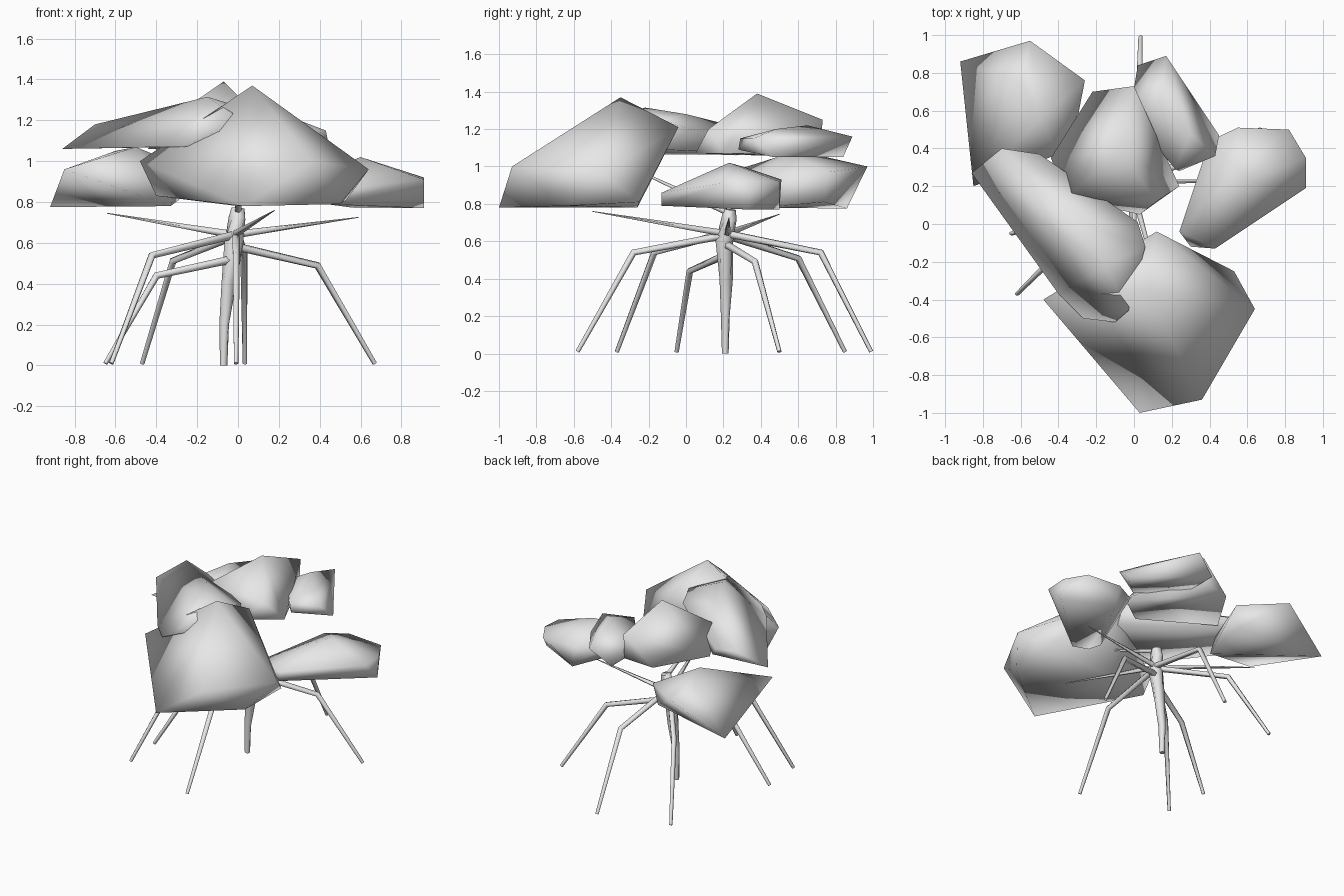
import bpy, bmesh, math
from mathutils import Vector

start_cube = bpy.data.objects.get("Cube")
if start_cube:
    bpy.data.objects.remove(start_cube, do_unlink=True)

# One plain grey for the whole tree
GREY = (0.8, 0.8, 0.8, 1)
grey = bpy.data.materials.new("plain_grey")
grey.use_nodes = True
grey.diffuse_color = GREY
grey.node_tree.nodes["Principled BSDF"].inputs["Base Color"].default_value = GREY


def finish(name, bm, sharp_angle):
    """Smooth the faces, keep edges above the angle sharp, and link the object."""
    bmesh.ops.recalc_face_normals(bm, faces=bm.faces[:])
    for face in bm.faces:
        face.smooth = True
    for edge in bm.edges:
        edge.smooth = edge.calc_face_angle(0) < math.radians(sharp_angle)
    mesh = bpy.data.meshes.new(name)
    bm.to_mesh(mesh)
    bm.free()
    mesh.materials.append(grey)
    obj = bpy.data.objects.new(name, mesh)
    bpy.context.scene.collection.objects.link(obj)
    return obj


def foliage(name, peaks, rim, base):
    """Soft-shaded leaf clump: convex skin over peaks, rim and base corners."""
    bm = bmesh.new()
    for point in peaks + rim + base:
        bm.verts.new(point)
    bmesh.ops.convex_hull(bm, input=bm.verts[:])
    loose = [v for v in bm.verts if not v.link_faces]
    bmesh.ops.delete(bm, geom=loose, context='VERTS')
    return finish(name, bm, 150)


def limb(name, path, radii, sides=5):
    """Tapered tube along a path of points."""
    bm = bmesh.new()
    points = [Vector(p) for p in path]
    rings = []
    for i, (point, radius) in enumerate(zip(points, radii)):
        before, after = points[max(i - 1, 0)], points[min(i + 1, len(points) - 1)]
        turn = (after - before).to_track_quat('Z', 'Y')
        ring = []
        for k in range(sides):
            angle = math.tau * k / sides
            offset = Vector((math.cos(angle), math.sin(angle), 0)) * radius
            ring.append(bm.verts.new(point + turn @ offset))
        rings.append(ring)
    for low, high in zip(rings, rings[1:]):
        for k in range(sides):
            n = (k + 1) % sides
            bm.faces.new((low[k], low[n], high[n], high[k]))
    bm.faces.new(rings[0])
    bm.faces.new(rings[-1])
    return finish(name, bm, 80)


# Leaf clumps
foliage("front_foliage",
        peaks=[(.07, -.35, 1.37), (.12, -.04, 1.21)],
        rim=[(-.48, -.4, 1), (.64, -.45, .96), (.36, -.93, 1)],
        base=[(.03, -1, .78), (.5, -.63, .79), (.53, -.25, .81),
              (-.4, -.38, .83), (0, -.26, .78)])

foliage("back_right_foliage",
        peaks=[(-.5, .55, 1.07), (-.6, .75, 1.05)],
        rim=[(-.55, .97, 1), (-.26, .76, .97), (-.85, .2, .96), (-.4, .37, .95)],
        base=[(-.92, .86, .775), (-.29, .74, .81), (-.33, .4, .78)])

foliage("right_foliage",
        peaks=[(-.15, -.22, 1.315), (-.25, 0, 1.28)],
        rim=[(-.7, .4, 1.18), (-.5, .37, 1.14), (.02, .01, 1.2),
             (.06, -.12, 1.25), (-.03, -.46, 1.235)],
        base=[(-.86, .27, 1.06), (-.45, .33, 1.07), (.05, -.12, 1.09),
              (-.1, -.52, 1.15), (-.27, -.5, 1.07), (-.4, -.37, 1.07)])

foliage("middle_foliage",
        peaks=[(-.07, .38, 1.39)],
        rim=[(0, .73, 1.25), (.12, .12, 1.2), (-.36, .14, 1.19)],
        base=[(-.44, .35, 1.06), (-.22, .7, 1.05), (0, .72, 1.07),
              (.24, .2, 1.07), (.03, .05, 1.07)])

foliage("back_left_foliage",
        peaks=[(.14, .65, 1.22), (.3, .48, 1.2)],
        rim=[(.17, .89, 1.16), (.43, .36, 1.15), (.22, .29, 1.15), (-.02, .6, 1.14)],
        base=[(.02, .84, 1.05), (.45, .47, 1.05), (.24, .28, 1.09), (0, .55, 1.07)])

foliage("left_foliage",
        peaks=[(.6, .23, 1.02), (.55, .3, 1)],
        rim=[(.82, .5, .92), (.55, .51, .93), (.4, .44, .92), (.91, .35, .92),
             (.91, .19, .91), (.24, -.04, .87), (.43, -.13, .86)],
        base=[(.91, .33, .77), (.58, .5, .77), (.26, -.04, .82),
              (.3, -.12, .81), (.43, -.13, .79)])

# Trunk, slim at the foot and thick where the roots leave it
limb("trunk",
     [(-.07, .21, 0), (-.068, .21, .2), (-.045, .215, .4), (-.02, .205, .6),
      (-.005, .23, .72), (0, .235, .77)],
     [.018, .024, .036, .05, .042, .032], sides=8)

# Stilt roots: start, knee and foot
roots = {
    "front_root": ((-.01, .2, .63), (-.01, -.28, .54), (-.01, -.58, .01)),
    "front_right_root": ((-.02, .2, .64), (-.42, -.17, .54), (-.62, -.37, .01)),
    "right_root": ((-.03, .2, .52), (-.4, .02, .44), (-.65, -.05, .01)),
    "left_root": ((0, .22, .58), (.39, .37, .49), (.67, .5, .01)),
    "back_right_root": ((-.02, .22, .63), (-.32, .6, .51), (-.47, .85, .01)),
    "back_root": ((0, .22, .64), (.03, .72, .54), (.035, .99, .01)),
}
for name, path in roots.items():
    limb(name, path, [.021, .019, .012])

# Thin branches ending in points
tips = {
    "left_branch": (.59, .23, .725),
    "back_right_branch": (-.64, .5, .745),
    "front_branch": (.18, -.5, .76),
}
for name, tip in tips.items():
    limb(name, [(-.02, .22, .64), tip], [.02, .002])
limb("upper_front_branch", [(0, .23, .75), (0, -.22, .96)], [.018, .006])
